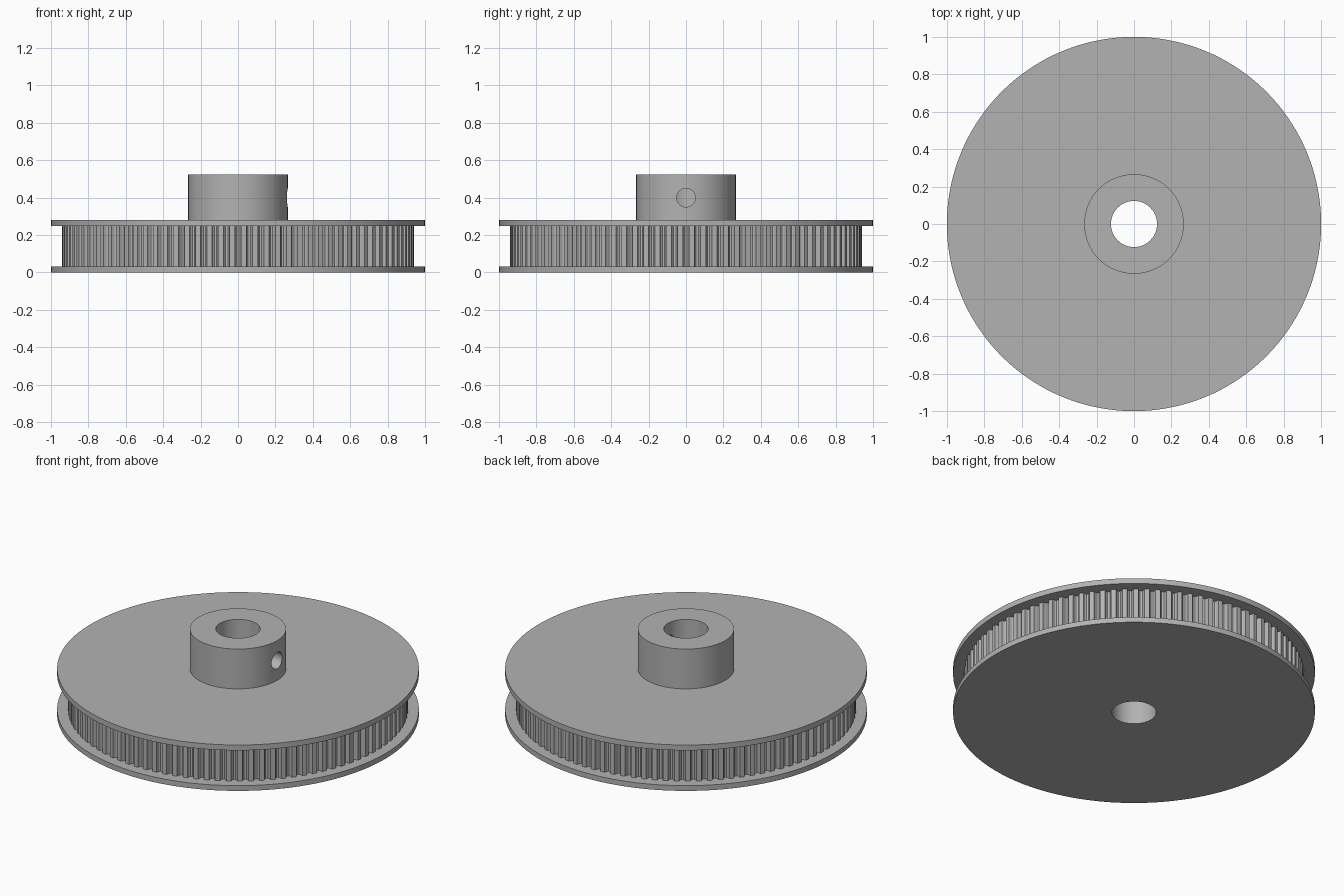
import bpy
import bmesh
from math import pi, sin, cos, radians

old = bpy.data.objects.get("Cube")
if old:
    bpy.data.objects.remove(old)

TEETH = 96
BORE, HUB, FLANGE, TIP, ROOT = 0.123, 0.266, 1.0, 0.94, 0.917
Z1, Z2, Z3, Z4 = 0.032, 0.247, 0.28, 0.523

metal = bpy.data.materials.new("plain grey")
metal.use_nodes = True
GREY = (0.45, 0.45, 0.45, 1)
metal.diffuse_color = GREY
metal.node_tree.nodes["Principled BSDF"].inputs["Base Color"].default_value = GREY


def circle(radius, count=144):
    return [(radius * cos(2 * pi * i / count), radius * sin(2 * pi * i / count))
            for i in range(count)]


def toothed_outline():
    """Flat tooth tips with narrow rounded grooves between them."""
    pitch = 2 * pi / TEETH
    tooth = [(-0.28, TIP), (-0.2, ROOT + 0.006), (-0.1, ROOT),
             (0.1, ROOT), (0.2, ROOT + 0.006), (0.28, TIP)]
    return [(r * cos((i + f) * pitch), r * sin((i + f) * pitch))
            for i in range(TEETH) for f, r in tooth]


def extrude(name, outline, z0, z1):
    """Solid prism from a closed outline."""
    bm = bmesh.new()
    base = bm.faces.new([bm.verts.new((x, y, z0)) for x, y in outline])
    top = bmesh.ops.extrude_face_region(bm, geom=[base])["geom"]
    bmesh.ops.translate(bm, vec=(0, 0, z1 - z0),
                        verts=[v for v in top if isinstance(v, bmesh.types.BMVert)])
    bmesh.ops.recalc_face_normals(bm, faces=bm.faces)
    mesh = bpy.data.meshes.new(name)
    bm.to_mesh(mesh)
    bm.free()
    obj = bpy.data.objects.new(name, mesh)
    bpy.context.collection.objects.link(obj)
    mesh.materials.append(metal)
    return obj


def drill(obj, cutter):
    mod = obj.modifiers.new("drill", "BOOLEAN")
    mod.operation = "DIFFERENCE"
    mod.solver = "EXACT"
    mod.object = cutter


# Bore through the whole pulley, and the set screw hole on one side of the hub
bore = extrude("bore_cutter", circle(BORE, 96), -0.1, 0.7)
screw = extrude("screw_cutter", circle(0.05, 48), 0.0, 0.4)
screw.rotation_euler = (0, radians(90), 0)
screw.location = (0, 0, 0.4)

# Pulley parts, stacked from the bottom up
parts = [extrude("bottom_flange", circle(FLANGE), 0, Z1),
         extrude("toothed_ring", toothed_outline(), Z1, Z2),
         extrude("top_flange", circle(FLANGE), Z2, Z3),
         extrude("hub", circle(HUB), Z3, Z4)]
for part in parts:
    drill(part, bore)
drill(parts[-1], screw)

# Apply the cuts, then smooth the round walls and keep the rims sharp
bpy.context.view_layer.update()
for part in parts:
    bpy.ops.object.select_all(action="DESELECT")
    part.select_set(True)
    bpy.context.view_layer.objects.active = part
    for mod in list(part.modifiers):
        bpy.ops.object.modifier_apply(modifier=mod.name)
    bpy.ops.object.shade_smooth_by_angle(angle=radians(20))

for cutter in (bore, screw):
    bpy.data.objects.remove(cutter)
